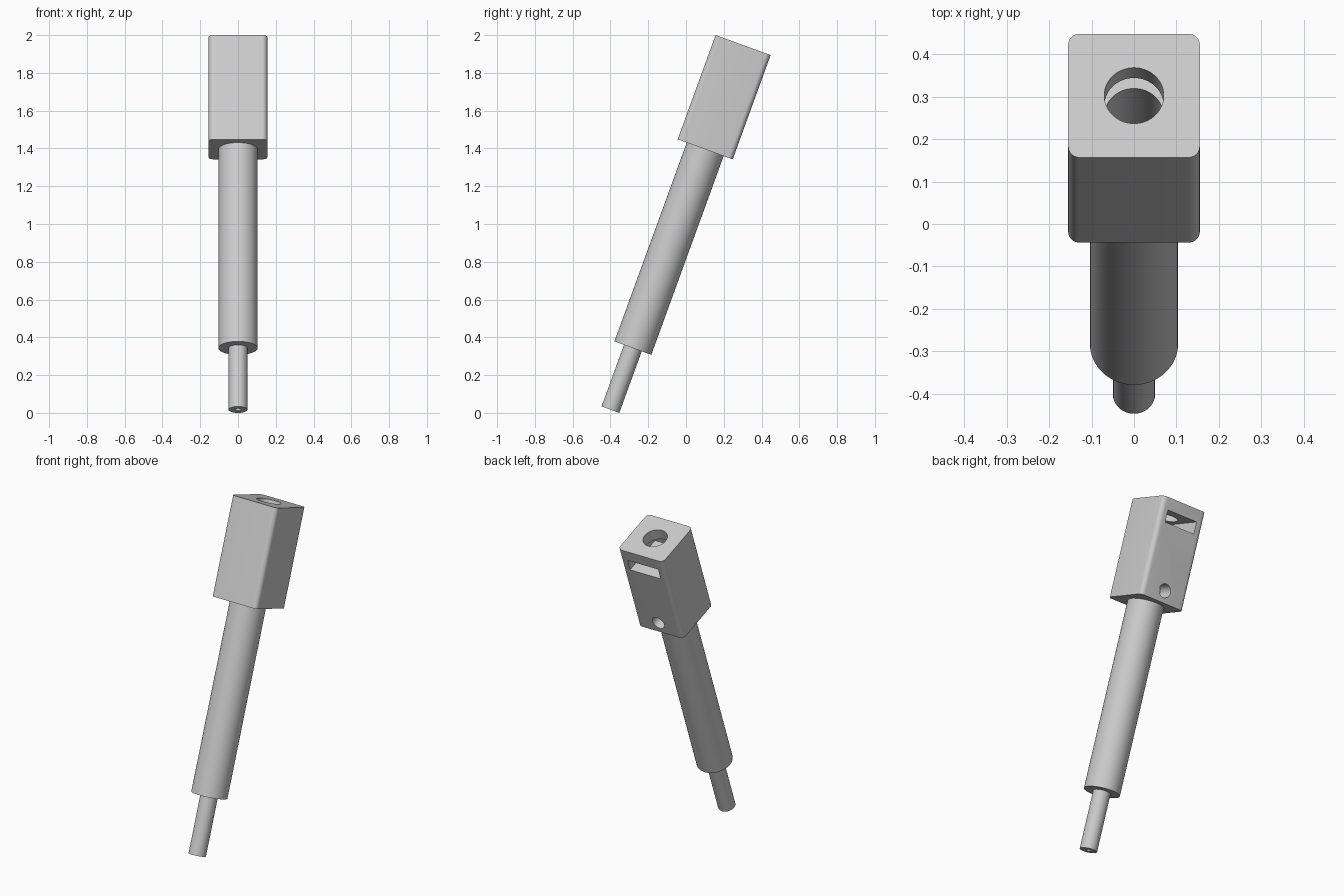
import bpy, bmesh, math
from mathutils import Matrix, Vector

if "Cube" in bpy.data.objects:
    bpy.data.objects.remove(bpy.data.objects["Cube"], do_unlink=True)

grey = bpy.data.materials.new("light_grey")
grey.use_nodes = True
colour = (0.6, 0.6, 0.6, 1)
grey.diffuse_color = colour
grey.node_tree.nodes["Principled BSDF"].inputs["Base Color"].default_value = colour

# The tool leans back; parts are built upright along its axis, tip at the origin
TILT = Matrix.Translation((0, -0.40, 0.017)) @ Matrix.Rotation(math.radians(-20), 4, "X")
SHAFT_Z, HEAD_Z, TOP_Z = 0.347, 1.467, 2.054
HEAD_W = 0.31


def add_object(name, bm):
    bmesh.ops.recalc_face_normals(bm, faces=bm.faces)
    mesh = bpy.data.meshes.new(name)
    bm.to_mesh(mesh)
    bm.free()
    mesh.materials.append(grey)
    obj = bpy.data.objects.new(name, mesh)
    bpy.context.collection.objects.link(obj)
    return obj


def rod(name, radius, start, end, sides=64):
    """Cylinder between two points."""
    start, end = Vector(start), Vector(end)
    axis = end - start
    turn = axis.to_track_quat("Z", "Y").to_matrix().to_4x4()
    bm = bmesh.new()
    bmesh.ops.create_cone(bm, cap_ends=True, segments=sides, radius1=radius,
                          radius2=radius, depth=axis.length,
                          matrix=Matrix.Translation((start + end) / 2) @ turn)
    return add_object(name, bm)


def block(name, low, high, corner=0):
    """Box between two corners, with optional rounding of its upright edges."""
    low, high = Vector(low), Vector(high)
    bm = bmesh.new()
    bmesh.ops.create_cube(bm, size=1, matrix=Matrix.Translation((low + high) / 2)
                          @ Matrix.Diagonal((*(high - low), 1)))
    if corner:
        upright = [e for e in bm.edges
                   if abs(e.verts[0].co.z - e.verts[1].co.z) > 0.1]
        bmesh.ops.bevel(bm, geom=upright, offset=corner, segments=8,
                        profile=0.5, affect="EDGES")
    return add_object(name, bm)


# Solid parts
half = HEAD_W / 2
head = block("head", (-half, -half, HEAD_Z), (half, half, TOP_Z), corner=0.027)
shaft = rod("shaft", 0.104, (0, 0, SHAFT_Z), (0, 0, HEAD_Z + 0.01))
tip = rod("tip", 0.05, (0, 0, 0), (0, 0, SHAFT_Z + 0.02))

# Cutters: long bore, narrow tip hole, rear slot and rear round hole
bore = rod("bore_cutter", 0.07, (0, 0, SHAFT_Z + 0.1), (0, 0, TOP_Z + 0.1))
tip_hole = rod("tip_hole_cutter", 0.016, (0, 0, -0.1), (0, 0, SHAFT_Z + 0.2), 32)
slot = block("slot_cutter", (-0.105, -0.105, TOP_Z - 0.143), (0.105, 0.3, TOP_Z - 0.071))
side_hole = rod("side_hole_cutter", 0.04, (0, 0, HEAD_Z + 0.07), (0, 0.3, HEAD_Z + 0.07), 32)
cutters = [bore, tip_hole, slot, side_hole]

cuts = {head: [bore, slot, side_hole], shaft: [bore, tip_hole], tip: [tip_hole]}
for part, tools in cuts.items():
    for tool in tools:
        mod = part.modifiers.new(tool.name, "BOOLEAN")
        mod.operation = "DIFFERENCE"
        mod.solver = "EXACT"
        mod.object = tool

# Bake the cuts, then drop the cutters
graph = bpy.context.evaluated_depsgraph_get()
baked = {part: bpy.data.meshes.new_from_object(part.evaluated_get(graph)) for part in cuts}
for part, mesh in baked.items():
    part.modifiers.clear()
    part.data = mesh
    part.matrix_world = TILT
for cutter in cutters:
    cutter.hide_render = True
    bpy.data.objects.remove(cutter, do_unlink=True)

# Smooth round walls, keep rims sharp
bpy.ops.object.select_all(action="DESELECT")
for part in cuts:
    part.select_set(True)
bpy.context.view_layer.objects.active = head
bpy.ops.object.shade_smooth_by_angle(angle=math.radians(30))
